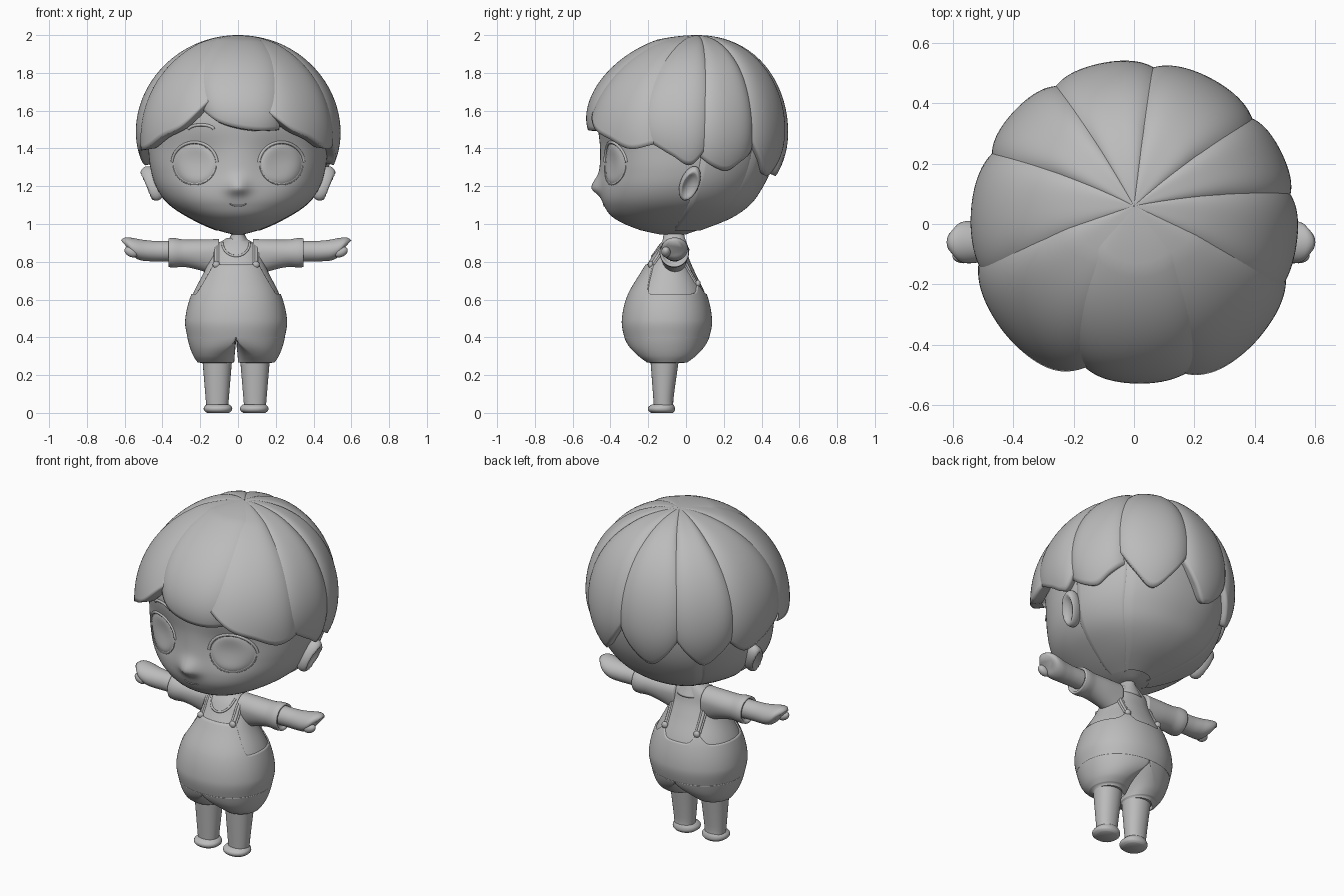
import bpy, bmesh, math
from math import sin, cos, pi, radians
from mathutils import Vector, Matrix
from mathutils.bvhtree import BVHTree

if "Cube" in bpy.data.objects:
    bpy.data.objects.remove(bpy.data.objects["Cube"])

GREY = bpy.data.materials.new("plain grey")
GREY.use_nodes = True
GREY.diffuse_color = (0.5, 0.5, 0.5, 1)
GREY.node_tree.nodes["Principled BSDF"].inputs["Base Color"].default_value = (0.5, 0.5, 0.5, 1)
BX = -0.01   # the body stands slightly off the head's axis
SIDES = (("left", 1), ("right", -1))


def finish(name, bm):
    bmesh.ops.recalc_face_normals(bm, faces=bm.faces)
    for f in bm.faces:
        f.smooth = True
    me = bpy.data.meshes.new(name)
    bm.to_mesh(me)
    bm.free()
    me.materials.append(GREY)
    ob = bpy.data.objects.new(name, me)
    bpy.context.collection.objects.link(ob)
    return ob


def grid(name, f, nu, nv, closed=True, caps=True):
    """Surface from f(u, v) with u and v in 0..1; closed wraps u."""
    bm = bmesh.new()
    cols = nu if closed else nu + 1
    rows = [[bm.verts.new(f(i / nu, j / nv)) for i in range(cols)] for j in range(nv + 1)]
    for a, b in zip(rows, rows[1:]):
        for i in range(nu):
            k = (i + 1) % cols
            bm.faces.new((a[i], a[k], b[k], b[i]))
    if closed and caps:
        bm.faces.new(rows[0])
        bm.faces.new(rows[-1])
    return finish(name, bm)


def smooth(pts, t):
    """Cubic interpolation through rows of (t, values...)."""
    t = min(max(t, pts[0][0]), pts[-1][0])
    n = len(pts)
    i = next(k for k in range(n - 1) if t <= pts[k + 1][0])

    def slope(k, c):
        a, b = pts[max(k - 1, 0)], pts[min(k + 1, n - 1)]
        return (b[c] - a[c]) / (b[0] - a[0])
    a, b = pts[i], pts[i + 1]
    h = b[0] - a[0]
    s = (t - a[0]) / h
    return [(2*s**3 - 3*s*s + 1) * a[c] + (3*s*s - 2*s**3) * b[c]
            + h * ((s**3 - 2*s*s + s) * slope(i, c) + (s**3 - s*s) * slope(i + 1, c))
            for c in range(1, len(a))]


def ring(prof, z, ang, cx=0.0, grow=0.0, e=2.15):
    """Point on a rounded cross-section; prof rows are z, half width, front y, back y."""
    hw, yf, yb = smooth(prof, z)
    p = lambda w: math.copysign(abs(w) ** (2 / e), w)
    return Vector((cx + (hw + grow) * p(cos(ang)),
                   (yf + yb) / 2 + ((yb - yf) / 2 + grow) * p(sin(ang)), z))


def loft(name, prof, cx=0.0, nu=64, nv=60):
    z0, z1 = prof[0][0], prof[-1][0]
    return grid(name, lambda u, v: ring(prof, z0 + (z1 - z0) * v, 2 * pi * u, cx), nu, nv)


def caster(ob):
    tree = BVHTree.FromPolygons([v.co for v in ob.data.vertices], [p.vertices for p in ob.data.polygons])

    def cast(x, z, side=-1):
        hit = tree.ray_cast(Vector((x, side * 2, z)), Vector((0, -side, 0)))[0]
        return hit.y if hit else -0.06
    return cast


def tube(name, pts, r):
    cu = bpy.data.curves.new(name, "CURVE")
    cu.dimensions = "3D"
    cu.bevel_depth, cu.bevel_resolution, cu.use_fill_caps = r, 3, True
    sp = cu.splines.new("POLY")
    sp.points.add(len(pts) - 1)
    for p, q in zip(sp.points, pts):
        p.co = (*q, 1)
    sp.use_smooth = True
    cu.materials.append(GREY)
    ob = bpy.data.objects.new(name, cu)
    bpy.context.collection.objects.link(ob)


def ball(name, loc, size, rot=(0, 0, 0), dent=None):
    bm = bmesh.new()
    bmesh.ops.create_uvsphere(bm, u_segments=32, v_segments=16, radius=1)
    for v in bm.verts:
        if dent and v.co.x * dent > 0.6:
            v.co.x = 1.2 * dent - v.co.x
        v.co = Vector(a * b for a, b in zip(v.co, size))
    bm.transform(Matrix.Translation(loc) @ Matrix.Rotation(rot[1], 4, "Y") @ Matrix.Rotation(rot[0], 4, "X"))
    return finish(name, bm)


# Head with a soft snub nose and shallow eye sockets
HEAD = [(0.945, .03, -.14, 0), (0.97, .12, -.25, .07), (1.03, .25, -.38, .22), (1.1, .36, -.435, .32),
        (1.18, .425, -.455, .38), (1.28, .46, -.458, .43), (1.4, .475, -.456, .46), (1.55, .48, -.465, .47),
        (1.7, .45, -.43, .44), (1.85, .3, -.3, .32), (1.93, .1, -.1, .15)]


def head_point(u, v):
    p = ring(HEAD, 0.945 + 0.985 * v, 2 * pi * u)
    if p.y < 0:
        dz = (p.z - 1.19) / (0.035 if p.z < 1.19 else 0.06)
        p.y -= 0.045 * math.exp(-(p.x / 0.055) ** 2 - dz * dz)
        p.y += 0.032 * math.exp(-((abs(p.x) - 0.205) / 0.12) ** 2 - ((p.z - 1.33) / 0.12) ** 2)
    return p


face = caster(grid("head", head_point, 128, 90))


# Hair at the nape: two side pieces under a wide back piece
def nape(name, a0, a1, lift):
    def f(u, v):
        edge = min(1, 9 * u, 9 * (1 - u)) ** 0.4
        return ring(HEAD, 0.965 + 0.8 * v, radians(a0 + (a1 - a0) * u), 0, -0.015 + (0.015 + lift) * edge)
    grid(name, f, 54, 40, closed=False)


nape("left_nape_hair", 8, 50, 0.012)
nape("right_nape_hair", 130, 172, 0.012)
nape("back_nape_hair", 42, 138, 0.018)


# Hair locks fanning out from the crown
def lock(name, a0, a1, ends, lift=0.0, flare=0.0, tuck=0.025):
    mid, half = (a0 + a1) / 2, (a1 - a0) / 2 + 3
    tips = [(i / 4, z) for i, z in enumerate(ends)]

    def f(u, v):
        s = 2 * u - 1
        w = min(v / 0.9, 1)
        under = max(0, v - 0.9) / 0.1
        end = math.acos((smooth(tips, u)[0] - 1.47) / 0.525)
        p = 0.004 + (end - 0.004) * w
        az = radians(mid + s * half * (1 + flare * (1 - w) ** 2))
        k = 1 + lift * min(1, 4 * w) ** 2 - 0.05 * abs(s) ** 4 * min(1, 3 * w) - tuck * w ** 8 - 0.12 * under
        r = 0.545 * sin(p) * k
        return Vector((r * cos(az), r * sin(az) + 0.06 * max(0, cos(p)) ** 2, 1.47 + 0.53 * k * cos(p)))
    grid(name, f, 32, 40, closed=False)


lock("fringe", -113, -67, (1.64, 1.55, 1.51, 1.495, 1.5), 0.025, 1.8, 0.065)
lock("right_front_lock", -163, -110, (1.39, 1.4, 1.46, 1.52, 1.66), 0.015, 0, -0.015)
lock("left_front_lock", -70, -22, (1.6, 1.5, 1.45, 1.4, 1.42), 0.015, 0, -0.015)
lock("left_side_lock", -27, 11, (1.47, 1.42, 1.36, 1.31, 1.42), 0.003)
lock("left_back_lock", 11, 41, (1.35, 1.3, 1.28, 1.33, 1.38))
lock("back_left_lock", 41, 83, (1.5, 1.34, 1.25, 1.34, 1.5), 0.004)
lock("back_lock", 83, 120, (1.46, 1.33, 1.25, 1.32, 1.46))
lock("back_right_lock", 120, 153, (1.45, 1.33, 1.26, 1.33, 1.42), 0.004)
lock("right_side_lock", 153, 200, (1.4, 1.31, 1.34, 1.4, 1.43))


# Eyes, lids, brows and ears
def arc(cx, cz, rx, rz, a0, a1, n=20):
    ts = [radians(a0 + (a1 - a0) * i / n) for i in range(n + 1)]
    return [(x, face(x, z), z) for x, z in ((cx + rx * cos(t), cz + rz * sin(t)) for t in ts)]


for side, s in SIDES:
    ex = s * 0.23

    def eye(u, v):
        r = 0.002 + 0.998 * v
        x, z = ex + 0.115 * r * cos(2 * pi * u), 1.318 + 0.11 * r * sin(2 * pi * u)
        return Vector((x, face(x, z) - 0.01 + 0.016 * r ** 6, z))
    grid(side + "_eye", eye, 40, 12)
    tube(side + "_upper_lid", arc(ex, 1.318, 0.12, 0.115, 5, 175), 0.008)
    tube(side + "_lower_lid", arc(ex, 1.318, 0.115, 0.11, 185, 355), 0.003)
    tube(side + "_brow", arc(s * 0.195, 1.495, 0.07, 0.03, 15, 165), 0.008)
    ball(side + "_ear", (s * 0.455, 0.02, 1.215), (0.06, 0.05, 0.1), (-0.35, s * 0.4), s)
tube("mouth", arc(0, 1.108, 0.04, 0.012, 180, 360), 0.004)

# Neck and torso
loft("neck", [(0.86, .08, -.14, .02), (0.91, .055, -.125, 0), (0.95, .036, -.12, -.01), (1.0, .06, -.13, 0)], 0, 32, 16)
BODY = [(0.262, .19, -.195, -.005), (0.3, .216, -.245, .045), (0.35, .237, -.293, .09),
        (0.4, .25, -.318, .115), (0.49, .262, -.332, .13),
        (0.62, .232, -.303, .105), (0.75, .168, -.228, .045), (0.82, .14, -.185, .015),
        (0.88, .12, -.15, 0), (0.925, .05, -.11, -.01)]
torso = caster(grid("torso", lambda u, v: ring(BODY, 0.46 + 0.465 * v, 2 * pi * u, BX), 64, 50))


# Dungarees: a thin shell with a bib, scooped sides and two back tabs
def top_edge(a):
    front = min(1, max(0, (-sin(a) - 0.45) / 0.25))
    tabs = sum(math.exp(-((cos(a) - k) / 0.14) ** 2) for k in (-0.5, 0.5)) if sin(a) > 0 else 0
    return 0.63 + 0.155 * front * front * (3 - 2 * front) + 0.05 * tabs


def dungarees(u, v):
    a = 2 * pi * u
    z = top_edge(a) + (0.4 - top_edge(a)) * max(0, v - 0.03) / 0.97
    return ring(BODY, z, a, BX, -0.01 if v == 0 else 0.008)


grid("dungarees", dungarees, 128, 34, caps=False)
tube("collar", [(BX + x, torso(BX + x, z), z) for x, z in
     ((0.072 * cos(t), 0.9 + 0.07 * sin(t)) for t in (pi + pi * i / 20 for i in range(21)))], 0.006)

SLEEVE = [(0, .07, .072), (.35, .072, .07), (.7, .072, .07), (.9, .078, .078), (1, .076, .076)]
ARM = [(0, .056, .056), (.5, .056, .054), (.68, .062, .056), (.85, .07, .059), (.95, .064, .052), (1, .04, .034)]
for side, s in SIDES:
    # Straps and buttons, front and back
    sx = BX + s * 0.105
    for where, d, low in (("front", -1, 0.785), ("back", 1, 0.685)):
        pts = [low + (0.905 - low) * i / 14 for i in range(15)]
        for k in (-1, 1):
            tube(f"{side}_{where}_strap_edge", [(sx + k * 0.01, torso(sx + k * 0.01, z, d), z) for z in pts], 0.006)
        tube(f"{side}_{where}_strap", [(sx, torso(sx, z, d), z) for z in pts], 0.009)
        ball(f"{side}_{where}_button", (sx, torso(sx, low, d) + d * 0.008, low), (0.019, 0.014, 0.019))

    # Sleeve with a turned-in cuff
    def sleeve(u, v):
        a, t = 2 * pi * u, min(v / 0.9, 1)
        ry, rz = smooth(SLEEVE, t)
        k = 1 if v <= 0.9 else 1 - 2.5 * (v - 0.9)
        z = 0.848 + rz * k * sin(a)
        if sin(a) < 0:
            z += 0.06 * sin(a) * (1 - t) ** 2
        return Vector((BX + s * (0.09 + 0.268 * t - max(0, v - 0.95) * 0.3), -0.062 + ry * k * cos(a), z))
    grid(side + "_sleeve", sleeve, 40, 40)

    # Arm ending in a slanted mitten hand
    def arm(u, v):
        a = 2 * pi * u
        ry, rz = smooth(ARM, v)
        lean = max(0, v - 0.5) * 2
        return Vector((BX + s * (0.25 + 0.33 * v + 0.03 * lean * sin(a)),
                       -0.06 + ry * cos(a), 0.856 + 0.024 * lean ** 2 + rz * sin(a)))
    grid(side + "_arm", arm, 32, 40)
    ball(side + "_thumb", (BX + s * 0.555, -0.106, 0.852), (0.038, 0.024, 0.026), (0, -s * 0.45))

    # Trouser leg growing out of half of the dungarees
    cx = BX + s * 0.1

    def trouser(u, v):
        a, t = 2 * pi * u, min(v / 0.94, 1)
        z = 0.4 - 0.138 * t
        half = ring(BODY, z, a, 0, 0.008)
        half.x = s * max(0, half.x)
        hw, yf, yb = smooth(BODY, z)
        r = hw / 2
        leg = Vector((s * (r + 0.01 + r * cos(a)), (yf + yb) / 2 + ((yb - yf) / 2 + 0.005) * sin(a), z))
        p = half.lerp(leg, t * t * (3 - 2 * t))
        if v > 0.94:
            p = p.lerp(Vector((s * 0.1, -0.11, z + 0.01)), 0.25)
        p.x += BX
        return p
    grid(side + "_trouser_leg", trouser, 128, 34)

    # Bare leg and shoe
    loft(side + "_leg", [(0.02, .056, -.17, -.065), (0.06, .06, -.172, -.068), (0.3, .08, -.19, -.035)], cx, 32, 12)
    loft(side + "_shoe", [(0, .058, -.185, -.07), (0.012, .073, -.2, -.06), (0.03, .074, -.2, -.06),
                          (0.045, .06, -.18, -.066)], cx - s * 0.004, 32, 12)
